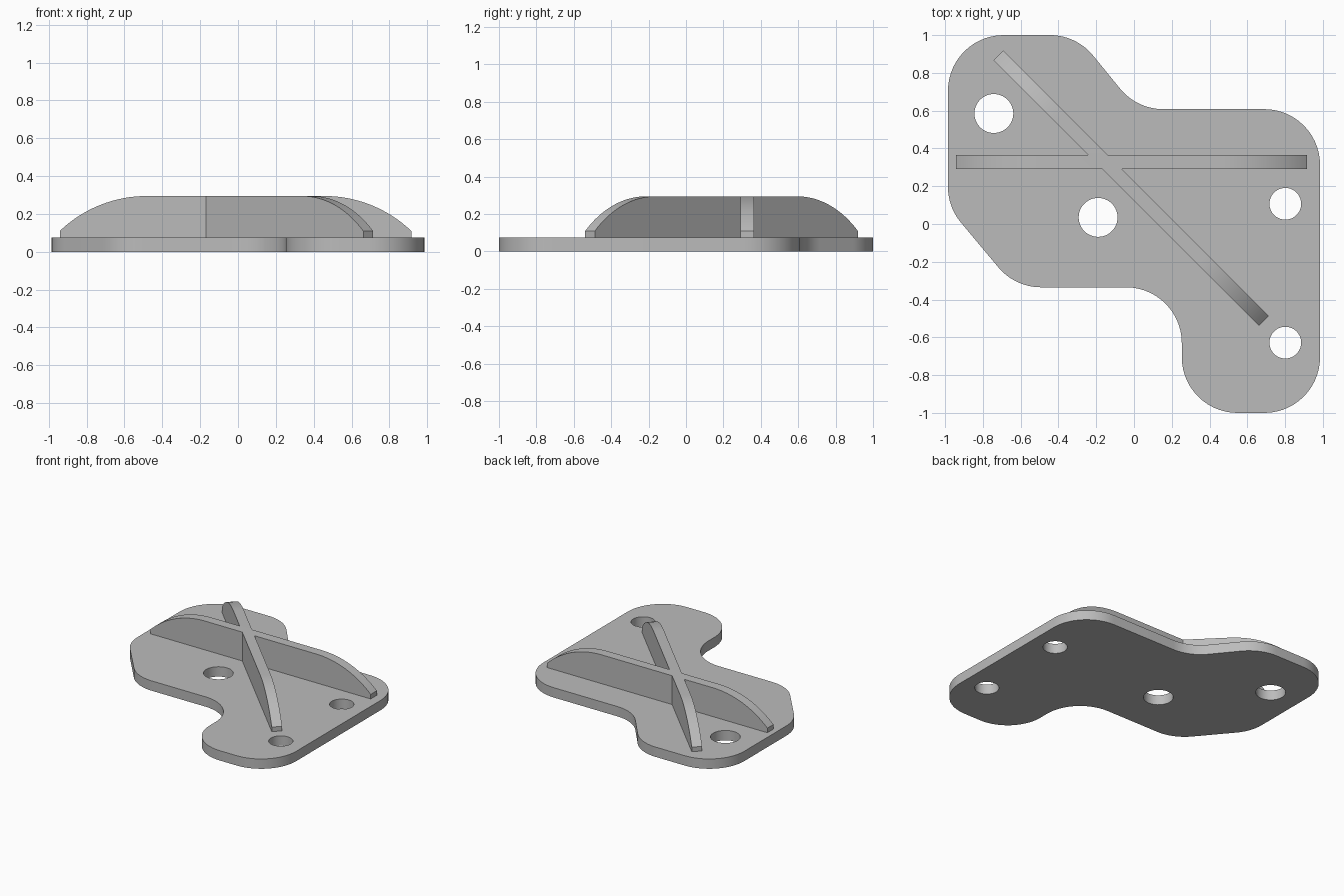
import bpy, bmesh, math
from mathutils import Vector, Matrix

cube = bpy.data.objects.get("Cube")
if cube:
    bpy.data.objects.remove(cube, do_unlink=True)

THICK = 0.075   # plate thickness
TOP = 0.295     # top of the ribs

grey = bpy.data.materials.new("plain grey")
grey.use_nodes = True
grey.diffuse_color = (0.5, 0.5, 0.5, 1)
grey.node_tree.nodes["Principled BSDF"].inputs["Base Color"].default_value = (0.5, 0.5, 0.5, 1)


def prism(name, points, depth, matrix=Matrix()):
    """Extrude a flat outline along its local z, then place it."""
    bm = bmesh.new()
    face = bm.faces.new([bm.verts.new((p[0], p[1], 0)) for p in points])
    ext = bmesh.ops.extrude_face_region(bm, geom=[face])
    moved = [v for v in ext["geom"] if isinstance(v, bmesh.types.BMVert)]
    bmesh.ops.translate(bm, verts=moved, vec=(0, 0, depth))
    bmesh.ops.recalc_face_normals(bm, faces=bm.faces)
    bm.transform(matrix)
    mesh = bpy.data.meshes.new(name)
    bm.to_mesh(mesh)
    bm.free()
    mesh.materials.append(grey)
    obj = bpy.data.objects.new(name, mesh)
    bpy.context.collection.objects.link(obj)
    return obj


def select(obj):
    bpy.ops.object.select_all(action='DESELECT')
    obj.select_set(True)
    bpy.context.view_layer.objects.active = obj


def combine(obj, other, operation):
    """Apply a boolean and discard the second object."""
    mod = obj.modifiers.new("cut", 'BOOLEAN')
    mod.operation, mod.solver, mod.object = operation, 'EXACT', other
    select(obj)
    bpy.ops.object.modifier_apply(modifier=mod.name)
    bpy.data.objects.remove(other, do_unlink=True)


def fillet(corners, radius, steps=14):
    """Round every corner of a closed outline."""
    pts = []
    for i, c in enumerate(corners):
        c = Vector(c)
        a = (Vector(corners[i - 1]) - c).normalized()
        b = (Vector(corners[(i + 1) % len(corners)]) - c).normalized()
        half = a.angle(b) / 2
        centre = c + (a + b).normalized() * radius / math.sin(half)
        start = c + a * radius / math.tan(half) - centre
        turn = math.copysign(math.pi - 2 * half, b.cross(a))
        for k in range(steps + 1):
            pts.append(centre + Matrix.Rotation(turn * k / steps, 2) @ start)
    return pts


def circle(x, y, r, n=48):
    return [(x + r * math.cos(math.tau * k / n), y + r * math.sin(math.tau * k / n))
            for k in range(n)]


# Base plate with rounded corners
plate = prism("base_plate", fillet([
    (-0.985, 1), (-0.985, 0.09), (-0.63, -0.335), (0.253, -0.335), (0.253, -1),
    (0.985, -1), (0.985, 0.608), (0.015, 0.608), (-0.305, 1)], 0.295), THICK)

# Bolt holes
for x, y, r in [(-0.742, 0.585, 0.103), (-0.19, 0.035, 0.103),
                (0.801, 0.107, 0.084), (0.801, -0.628, 0.084)]:
    hole = prism("hole_cutter", circle(x, y, r), 0.3, Matrix.Translation((0, 0, -0.1)))
    combine(plate, hole, 'DIFFERENCE')


# Upright ribs with arched ends
def rib(name, start, end, width=0.073, run=0.46, tip=0.11, steps=16):
    start, end = Vector(start), Vector(end)
    length = (end - start).length
    drop = TOP - tip
    radius = (run ** 2 + drop ** 2) / (2 * drop)
    sweep = math.asin(run / radius)
    arch = []
    for k in range(steps + 1):
        a = sweep * (1 - k / steps)
        arch.append((run - radius * math.sin(a), TOP - radius * (1 - math.cos(a))))
    base = THICK - 0.01
    outline = [(0, base)] + arch + [(length - x, z) for x, z in reversed(arch)] + [(length, base)]
    direction = end - start
    place = (Matrix.Translation((start.x, start.y, 0))
             @ Matrix.Rotation(math.atan2(direction.y, direction.x), 4, 'Z')
             @ Matrix.Translation((0, width / 2, 0))
             @ Matrix.Rotation(math.pi / 2, 4, 'X'))
    return prism(name, outline, width, place)


ribs = rib("crossed_ribs", (-0.942, 0.328), (0.916, 0.328))
combine(ribs, rib("diagonal_rib", (-0.718, 0.893), (0.688, -0.513)), 'UNION')

for obj in (plate, ribs):
    select(obj)
    bpy.ops.object.shade_smooth_by_angle(angle=math.radians(25))
